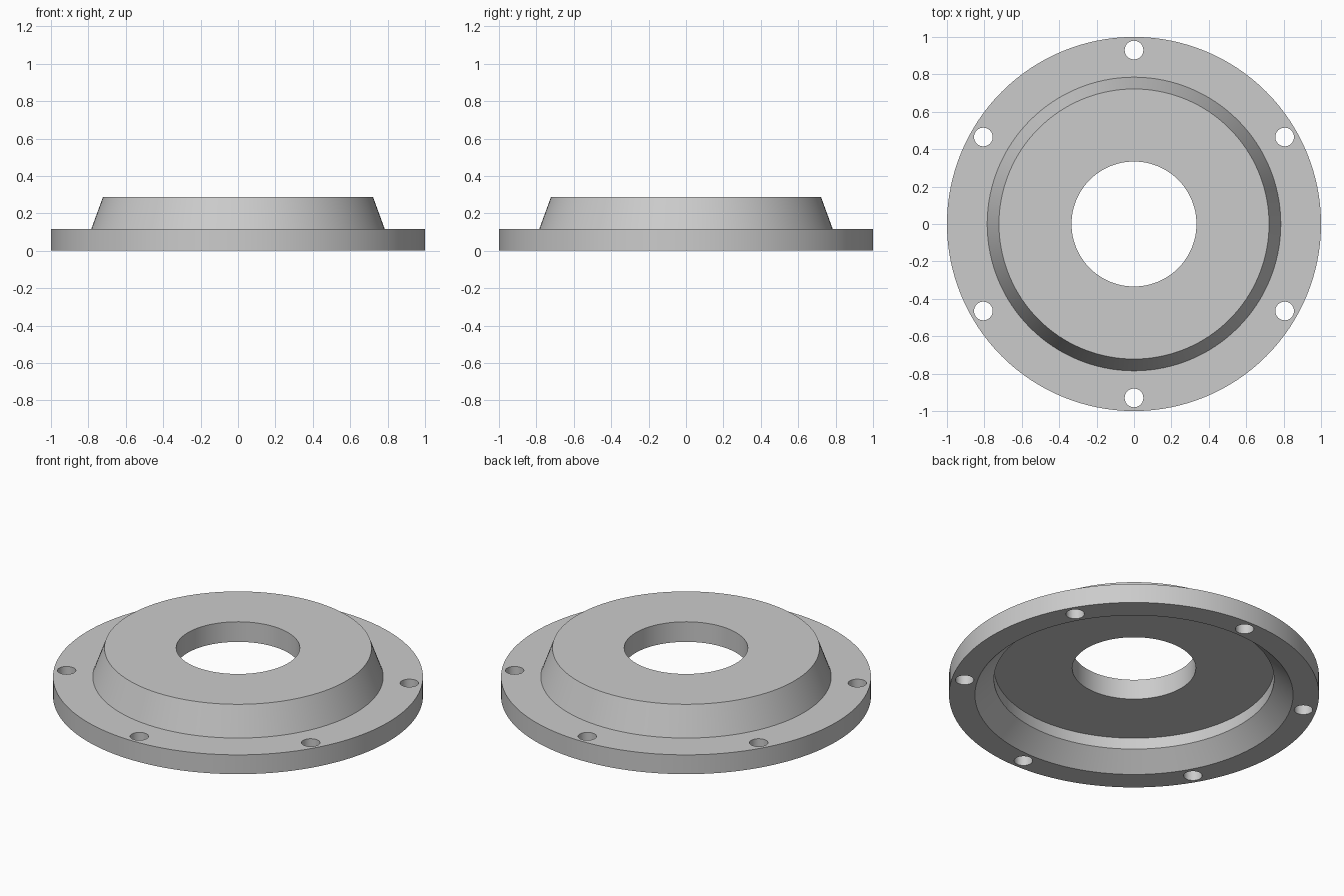
import bpy
import bmesh
import math
from mathutils import Matrix, Vector

cube = bpy.data.objects.get("Cube")
if cube:
    bpy.data.objects.remove(cube, do_unlink=True)

SEGMENTS = 128
BOLT_COUNT = 6

# Single plain metal colour
grey = bpy.data.materials.new("plain_grey")
grey.use_nodes = True
colour = (0.6, 0.6, 0.6, 1)
grey.diffuse_color = colour
grey.node_tree.nodes["Principled BSDF"].inputs["Base Color"].default_value = colour


def add_object(name, bm):
    bmesh.ops.recalc_face_normals(bm, faces=bm.faces)
    mesh = bpy.data.meshes.new(name)
    bm.to_mesh(mesh)
    bm.free()
    obj = bpy.data.objects.new(name, mesh)
    bpy.context.collection.objects.link(obj)
    return obj


def lathe(name, profile):
    """Revolve a closed (radius, height) outline around z."""
    bm = bmesh.new()
    verts = [bm.verts.new((r, 0, z)) for r, z in profile]
    edges = [bm.edges.new((v, verts[i - 1])) for i, v in enumerate(verts)]
    bmesh.ops.spin(bm, geom=verts + edges, cent=(0, 0, 0), axis=(0, 0, 1),
                   angle=math.tau, steps=SEGMENTS, use_merge=False)
    bmesh.ops.remove_doubles(bm, verts=bm.verts, dist=0.0005)
    return add_object(name, bm)


# Flanged cover: raised tapered hub, centre bore, recessed underside
cover = lathe("flanged_cover", [
    (0.86, 0), (1, 0), (1, 0.115),          # flange
    (0.785, 0.115), (0.722, 0.287),         # tapered hub
    (0.334, 0.287), (0.334, 0.167),         # centre bore
    (0.757, 0.167), (0.757, 0.099),         # underside recess
])
cover.data.materials.append(grey)

# Ring of bolt hole cutters
bm = bmesh.new()
for i in range(BOLT_COUNT):
    angle = math.pi / 2 + math.tau * i / BOLT_COUNT
    spot = Vector((math.cos(angle), math.sin(angle), 0)) * 0.93
    bmesh.ops.create_cone(bm, cap_ends=True, segments=32, radius1=0.05,
                          radius2=0.05, depth=0.5,
                          matrix=Matrix.Translation(spot))
cutter = add_object("bolt_hole_cutter", bm)
cutter.hide_render = True
cutter.data.materials.append(grey)

# Drill the flange, then drop the cutter
drill = cover.modifiers.new("bolt_holes", "BOOLEAN")
drill.operation = "DIFFERENCE"
drill.solver = "EXACT"
drill.object = cutter
bpy.ops.object.select_all(action="DESELECT")
cover.select_set(True)
bpy.context.view_layer.objects.active = cover
bpy.ops.object.modifier_apply(modifier=drill.name)
bpy.data.objects.remove(cutter, do_unlink=True)

bpy.ops.object.shade_smooth_by_angle(angle=math.radians(30))
